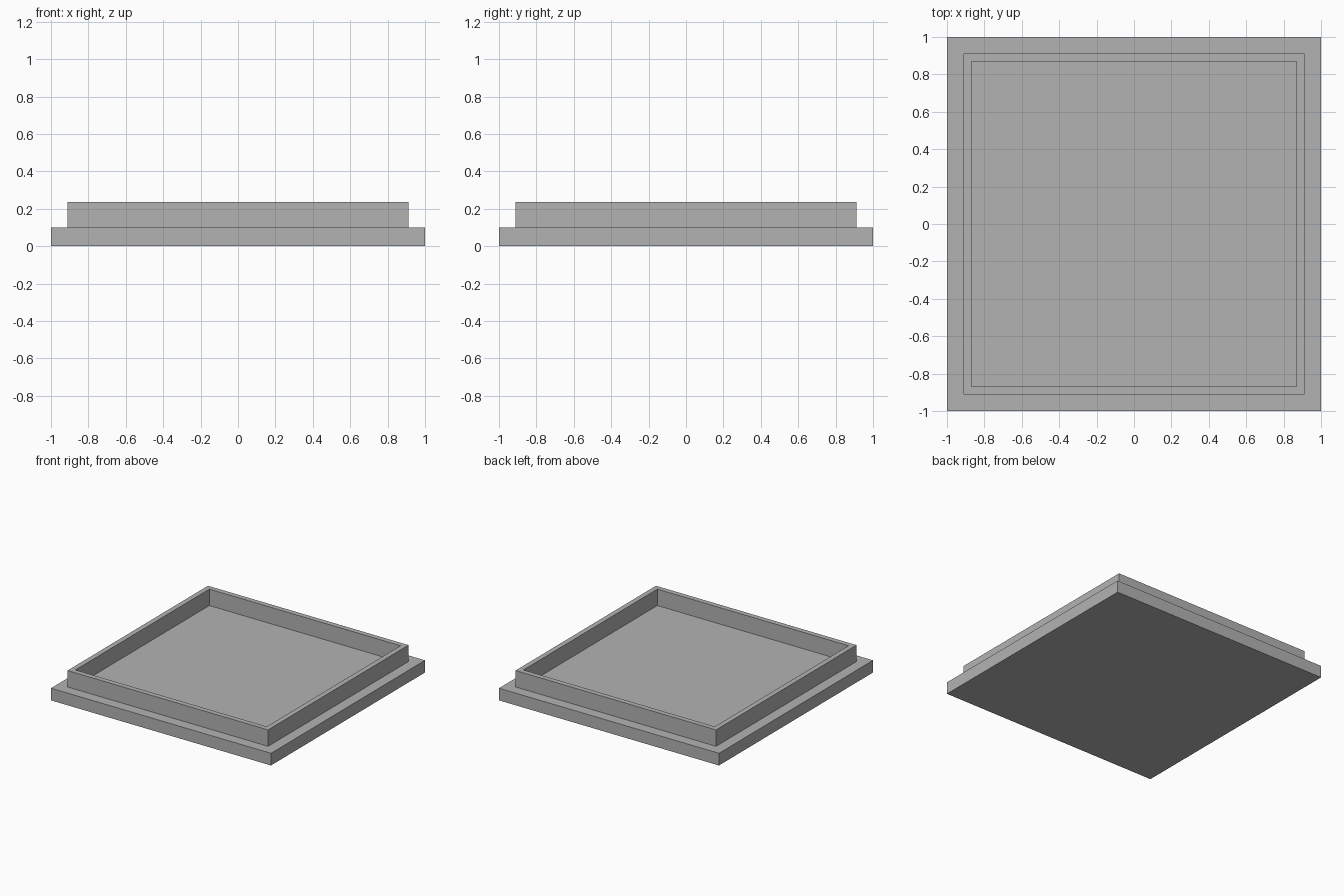
import bpy
import bmesh
from mathutils import Matrix

BASE_HALF, BASE_TOP = 1.0, 0.10
RIM_OUTER, RIM_INNER, RIM_TOP = 0.875, 0.815, 0.235

cube = bpy.data.objects.get("Cube")
if cube:
    bpy.data.objects.remove(cube, do_unlink=True)

# Plain grey material
grey = bpy.data.materials.new("plain_grey")
grey.use_nodes = True
colour = (0.45, 0.45, 0.45, 1)
grey.diffuse_color = colour
grey.node_tree.nodes["Principled BSDF"].inputs["Base Color"].default_value = colour

bm = bmesh.new()

# Square base slab
size = Matrix.Diagonal((2 * BASE_HALF, 2 * BASE_HALF, BASE_TOP, 1))
bmesh.ops.create_cube(bm, size=1, matrix=Matrix.Translation((0, 0, BASE_TOP / 2)) @ size)
bm.normal_update()
floor = max(bm.faces, key=lambda f: f.normal.z)

# Ledge around the rim, then the rim's own footprint
bmesh.ops.inset_region(bm, faces=[floor], thickness=BASE_HALF - RIM_OUTER)
ring = bmesh.ops.inset_region(bm, faces=[floor], thickness=RIM_OUTER - RIM_INNER)["faces"]

# Raised rim, leaving the tray floor level with the ledge
raised = bmesh.ops.extrude_face_region(bm, geom=ring)["geom"]
bmesh.ops.delete(bm, geom=ring, context="FACES_ONLY")
rim_verts = [v for v in raised if isinstance(v, bmesh.types.BMVert)]
bmesh.ops.translate(bm, verts=rim_verts, vec=(0, 0, RIM_TOP - BASE_TOP))
bmesh.ops.recalc_face_normals(bm, faces=bm.faces)

mesh = bpy.data.meshes.new("tray")
bm.to_mesh(mesh)
bm.free()
mesh.materials.append(grey)
tray = bpy.data.objects.new("tray", mesh)
bpy.context.collection.objects.link(tray)
